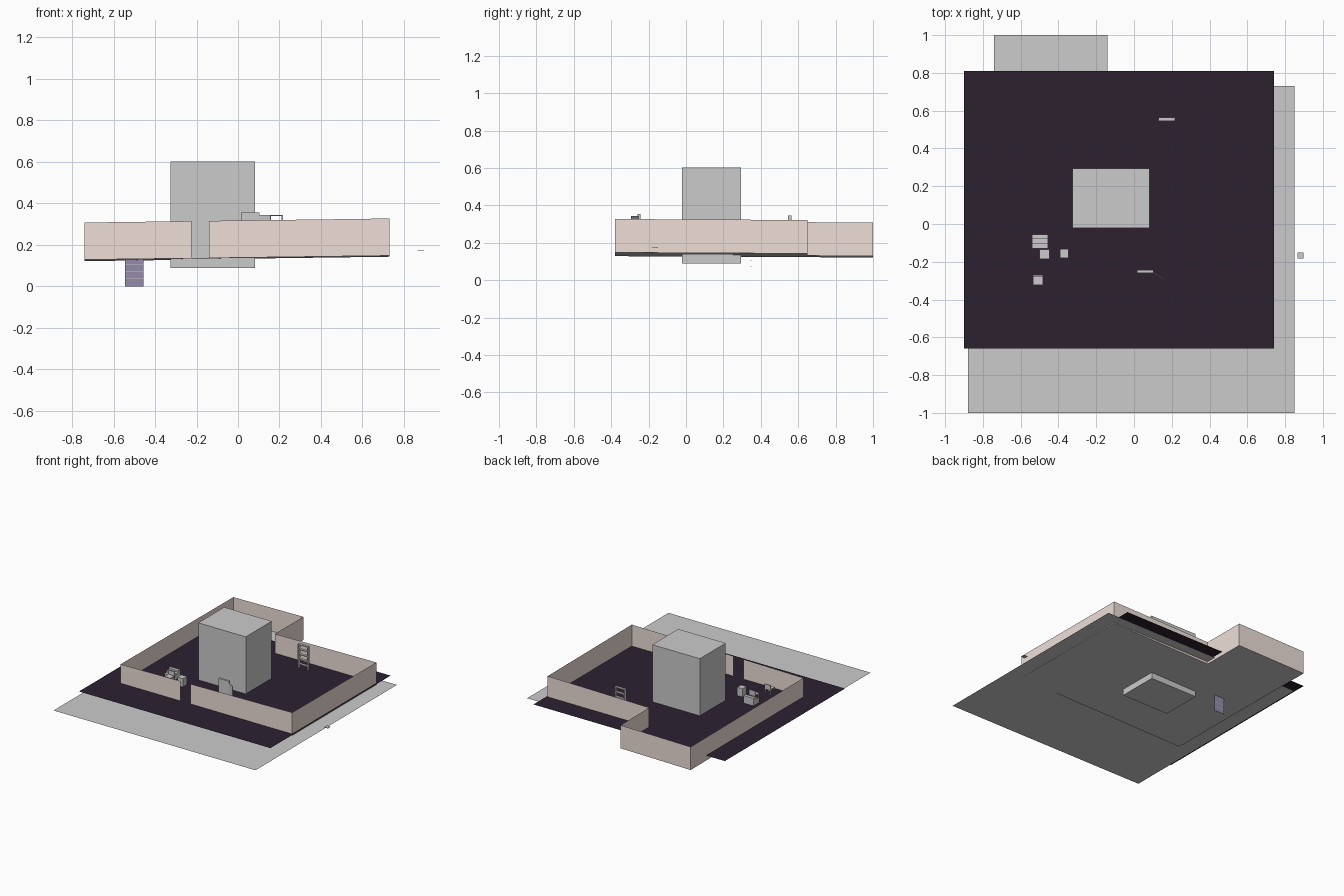
import bpy, math

if "Cube" in bpy.data.objects:
    bpy.data.objects.remove(bpy.data.objects["Cube"])


def material(name, rgb):
    m = bpy.data.materials.new(name)
    m.diffuse_color = (*rgb, 1)
    m.use_nodes = True
    m.node_tree.nodes["Principled BSDF"].inputs["Base Color"].default_value = m.diffuse_color
    return m


PLASTER = material("plaster", (0.86, 0.74, 0.69))
DARK = material("dark_floor", (0.025, 0.015, 0.03))
PURPLE = material("purple_panel", (0.3, 0.26, 0.4))


def mesh(name, verts, faces, mat=None):
    me = bpy.data.meshes.new(name)
    me.from_pydata(verts, [], faces)
    me.update()
    ob = bpy.data.objects.new(name, me)
    bpy.context.collection.objects.link(ob)
    if mat:
        me.materials.append(mat)
    return ob


def box(name, x0, x1, y0, y1, z0, z1, mat=None, turn=0):
    bpy.ops.mesh.primitive_cube_add(size=1, location=((x0 + x1) / 2, (y0 + y1) / 2, (z0 + z1) / 2),
                                    rotation=(0, 0, turn))
    ob = bpy.context.object
    ob.name = name
    ob.scale = (x1 - x0, y1 - y0, z1 - z0)
    if mat:
        ob.data.materials.append(mat)
    return ob


def sheet(name, x0, x1, y0, y1, z, mat=None):
    return mesh(name, [(x0, y0, z), (x1, y0, z), (x1, y1, z), (x0, y1, z)], [(0, 1, 2, 3)], mat)


# the house sits slightly tilted on the level ground sheets
def slope(x, y):
    return 0.148 + 0.0133 * (x - 0.73) - 0.0052 * (y + 0.38)


WALL_H = 0.179

# ground sheets
sheet("ground_sheet", -0.88, 0.85, -1.0, 0.73, 0.149)
sheet("dark_ground", -0.90, 0.74, -0.66, 0.81, 0.161, DARK)

# wall outline, starting and ending at the doorway
path = [(-0.14, -0.38), (0.73, -0.38), (0.73, 0.65), (-0.14, 0.65),
        (-0.14, 1.0), (-0.74, 1.0), (-0.74, -0.38), (-0.225, -0.38)]
low = [(x, y, slope(x, y)) for x, y in path]
high = [(x, y, z + WALL_H) for x, y, z in low]
n = len(path)
mesh("walls", low + high, [(i, i + 1, n + i + 1, n + i) for i in range(n - 1)], PLASTER)

# L-shaped tilted floor
mesh("house_floor", low[1:7], [(0, 1, 2, 3, 4, 5)])

# central block
box("central_block", -0.325, 0.082, -0.022, 0.295, 0.088, 0.603)


# open shelving made of two posts and thin boards
def shelving(name, x0, x1, y0, y1, z0, z1, boards):
    for i, x in enumerate((x0, x1 - 0.008)):
        box(f"{name}_post_{i}", x, x + 0.008, y0, y1, z0, z1)
    for i in range(boards):
        z = z0 + (z1 - z0 - 0.006) * i / (boards - 1)
        box(f"{name}_board_{i}", x0, x1, y0, y1, z, z + 0.006)


shelving("back_shelf", 0.13, 0.217, 0.545, 0.565, 0.15, 0.345, 6)

# sunken shelf: thin rungs and a back panel below the floor
for i in range(5):
    box(f"sunken_rung_{i}", -0.545, -0.455, 0.346, 0.35, 0.035 * i, 0.035 * i + 0.002)
mesh("sunken_panel", [(-0.545, 0.35, 0.0), (-0.455, 0.35, 0.0), (-0.455, 0.35, 0.148), (-0.545, 0.35, 0.148)],
     [(0, 1, 2, 3)], PURPLE)

# cabinet by the doorway with its door standing open
box("cabinet", 0.015, 0.103, -0.26, -0.243, 0.15, 0.355)
box("cabinet_door", 0.085, 0.165, -0.273, -0.269, 0.155, 0.343, None, math.radians(-32))

# small stepped stand
for i in range(3):
    y = -0.13 + 0.025 * i
    box(f"stand_step_{i}", -0.54, -0.455, y, y + 0.025, 0.15, 0.195 + 0.012 * i)


# small chairs: seat, four legs and a back
def chair(name, x, y):
    s = 0.026
    box(f"{name}_seat", x - s, x + s, y - s, y + s, 0.195, 0.203)
    for i, (a, b) in enumerate(((-1, -1), (1, -1), (-1, 1), (1, 1))):
        cx, cy = x + a * 0.022, y + b * 0.022
        box(f"{name}_leg_{i}", cx - 0.004, cx + 0.004, cy - 0.004, cy + 0.004, 0.15, 0.197)
    box(f"{name}_back", x - s, x + s, y + s - 0.006, y + s, 0.2, 0.235)


chair("chair_left", -0.509, -0.297)
chair("chair_middle", -0.474, -0.158)
box("stool", -0.393, -0.346, -0.18, -0.132, 0.15, 0.225)

# loose tile outside the right wall
box("loose_tile", 0.865, 0.897, -0.182, -0.15, 0.172, 0.176)
